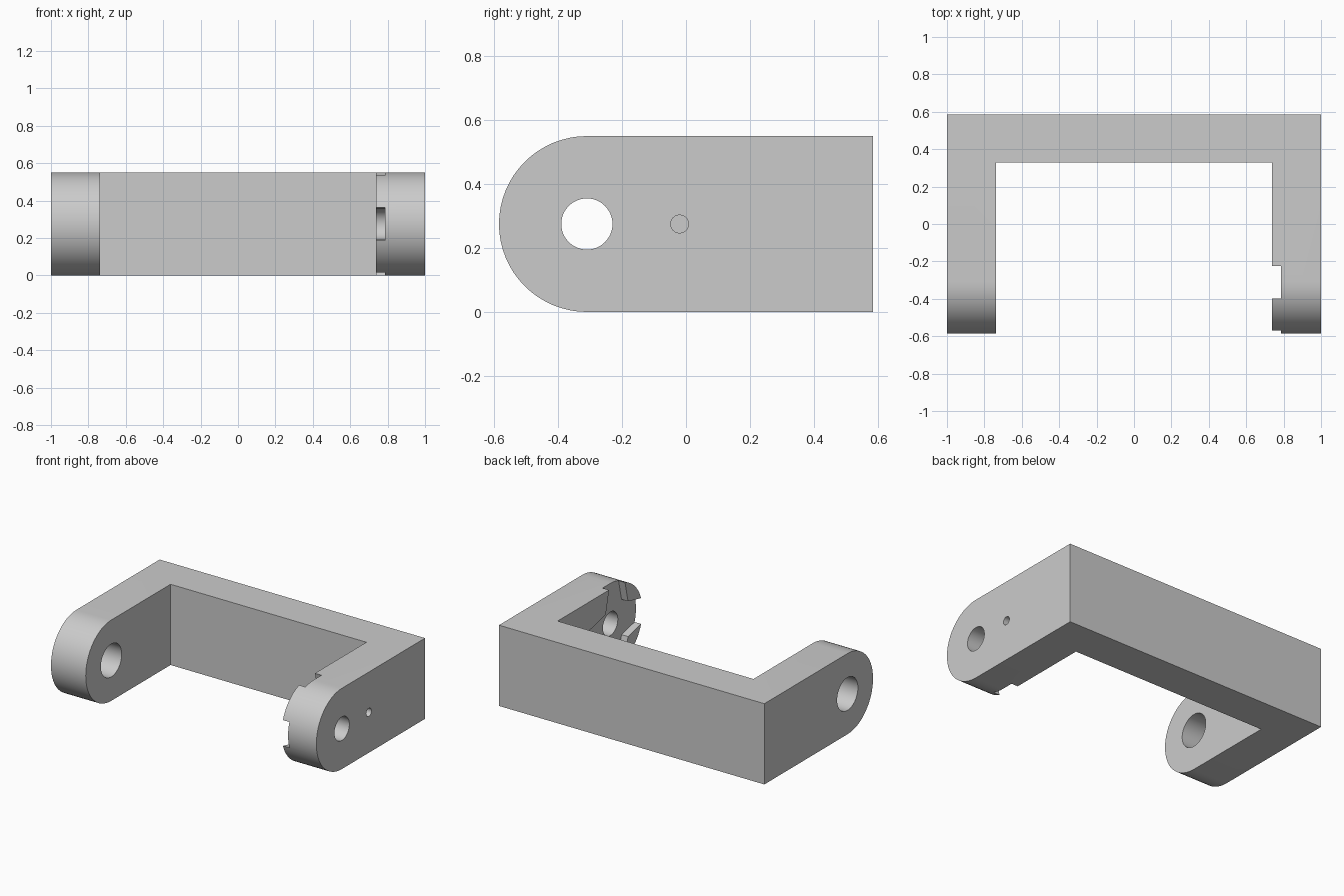
import bpy, bmesh
from math import cos, sin, pi

HEIGHT = 0.55
R = HEIGHT / 2           # radius of the rounded arm ends
PIVOT = (-0.31, R)       # pivot axis as (y, z)
INNER = 0.738            # inner face of the arms

old = bpy.data.objects.get("Cube")
if old:
    bpy.data.objects.remove(old, do_unlink=True)

grey = bpy.data.materials.new("plain grey")
grey.use_nodes = True
colour = (0.6, 0.6, 0.6, 1)
grey.diffuse_color = colour
grey.node_tree.nodes["Principled BSDF"].inputs["Base Color"].default_value = colour


def prism(name, profile, x0, x1):
    """Extrude a (y, z) outline along x."""
    bm = bmesh.new()
    face = bm.faces.new([bm.verts.new((x0, y, z)) for y, z in profile])
    ext = bmesh.ops.extrude_face_region(bm, geom=[face])["geom"]
    verts = [v for v in ext if isinstance(v, bmesh.types.BMVert)]
    bmesh.ops.translate(bm, verts=verts, vec=(x1 - x0, 0, 0))
    bmesh.ops.recalc_face_normals(bm, faces=bm.faces)
    mesh = bpy.data.meshes.new(name)
    bm.to_mesh(mesh)
    bm.free()
    mesh.materials.append(grey)
    obj = bpy.data.objects.new(name, mesh)
    bpy.context.collection.objects.link(obj)
    return obj


def arc(centre, r, a0, a1, n):
    return [(centre[0] + r * cos(a0 + (a1 - a0) * i / n),
             centre[1] + r * sin(a0 + (a1 - a0) * i / n)) for i in range(n + 1)]


def circle(centre, r, n=48):
    return arc(centre, r, 0, 2 * pi, n)[:-1]


def horn_outline():
    """Four tapered, round-ended arms around the pivot."""
    corner, reach, tip = 0.12, 0.29, 0.081
    points = []
    for k in range(4):
        c, s = cos(k * pi / 2), sin(k * pi / 2)
        arm = [(corner, -corner)] + arc((reach, 0), tip, -pi / 2, pi / 2, 16)
        points += [(PIVOT[0] + c * u - s * v, PIVOT[1] + s * u + c * v) for u, v in arm]
    return points


# Bracket: rounded side outline swept across the full width
bracket = prism("bracket", [(0.585, 0), (0.585, HEIGHT)] + arc(PIVOT, R, pi / 2, 3 * pi / 2, 32), -1, 1)

# Opening between the arms, pivot holes, horn recess and screw hole
cutters = [
    prism("arm_opening", [(-1, -1), (0.328, -1), (0.328, 1), (-1, 1)], -INNER, INNER),
    prism("right_pivot_hole", circle(PIVOT, 0.112), -1.2, -0.6),
    prism("left_pivot_hole", circle(PIVOT, 0.08), 0.6, 1.2),
    prism("horn_recess", horn_outline(), 0.68, 0.787),
    prism("screw_hole", circle((-0.02, R), 0.028, 24), 0.6, 1.2),
]
for cutter in cutters:
    cutter.hide_render = True
    mod = bracket.modifiers.new(cutter.name, "BOOLEAN")
    mod.operation = "DIFFERENCE"
    mod.solver = "EXACT"
    mod.object = cutter

# Bake the cuts, then drop the cutters
depsgraph = bpy.context.evaluated_depsgraph_get()
baked = bpy.data.meshes.new_from_object(bracket.evaluated_get(depsgraph))
bracket.modifiers.clear()
bracket.data = baked
baked.name = "bracket"
baked.materials.clear()
baked.materials.append(grey)
for poly in baked.polygons:
    poly.material_index = 0
for cutter in cutters:
    bpy.data.objects.remove(cutter, do_unlink=True)

bpy.ops.object.select_all(action="DESELECT")
bracket.select_set(True)
bpy.context.view_layer.objects.active = bracket
bpy.ops.object.shade_smooth_by_angle(angle=pi / 6)
